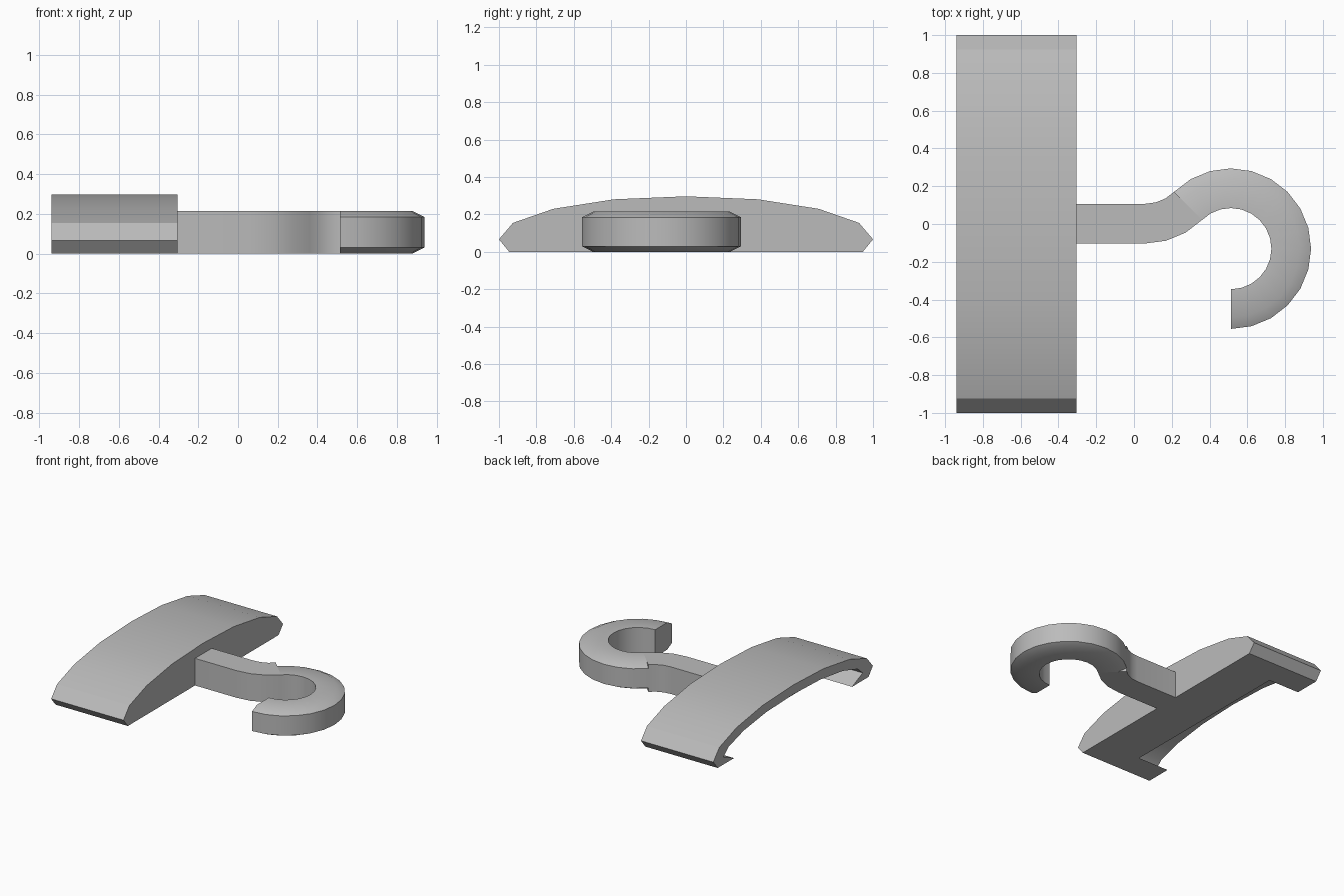
import bpy, bmesh, math

if "Cube" in bpy.data.objects:
    bpy.data.objects.remove(bpy.data.objects["Cube"])

grey = bpy.data.materials.new("light_grey")
grey.diffuse_color = (0.5, 0.5, 0.5, 1)
grey.use_nodes = True
grey.node_tree.nodes["Principled BSDF"].inputs["Base Color"].default_value = grey.diffuse_color


def finish(name, bm):
    bmesh.ops.recalc_face_normals(bm, faces=bm.faces)
    mesh = bpy.data.meshes.new(name)
    bm.to_mesh(mesh)
    bm.free()
    mesh.materials.append(grey)
    ob = bpy.data.objects.new(name, mesh)
    bpy.context.collection.objects.link(ob)
    return ob


def smooth(ob, angle=29):
    bpy.ops.object.select_all(action='DESELECT')
    ob.select_set(True)
    bpy.context.view_layer.objects.active = ob
    bpy.ops.object.shade_smooth_by_angle(angle=math.radians(angle))


def prism(name, half, x0, x1):
    """Mirror a half profile (y, z) ending on the centre line, extrude along x."""
    pts = half + [(-y, z) for y, z in reversed(half[:-1])]
    bm = bmesh.new()
    face = bm.faces.new([bm.verts.new((x0, y, z)) for y, z in pts])
    ext = bmesh.ops.extrude_face_region(bm, geom=[face])
    moved = [v for v in ext["geom"] if isinstance(v, bmesh.types.BMVert)]
    bmesh.ops.translate(bm, verts=moved, vec=(x1 - x0, 0, 0))
    return finish(name, bm)


def sweep(name, stations):
    """Skin a list of equal-sized point rings and cap both ends."""
    bm = bmesh.new()
    rings = [[bm.verts.new(p) for p in ring] for ring in stations]
    n = len(rings[0])
    for a, b in zip(rings, rings[1:]):
        for i in range(n):
            j = (i + 1) % n
            bm.faces.new((a[i], a[j], b[j], b[i]))
    bm.faces.new(rings[0])
    bm.faces.new(rings[-1])
    ob = finish(name, bm)
    smooth(ob)
    return ob


def arc_ring(cx, cy, deg, section):
    """Place a (radius, z) section at an angle around a vertical axis."""
    a = math.radians(deg)
    return [(cx + r * math.cos(a), cy + r * math.sin(a), z) for r, z in section]


# Arched body with a hollow open to the left and below
outer = [(0.945, 0), (1, 0.067), (0.925, 0.155), (0.71, 0.23), (0.385, 0.281), (0, 0.297)]
inner = [(0.74, -0.1), (0.74, 0), (0.872, 0.06), (0.81, 0.115), (0.62, 0.172),
         (0.34, 0.21), (0, 0.222)]
body = prism("arched_body", outer, -0.94, -0.305)
cutter = prism("hollow_cutter", inner, -1.1, -0.67)
mod = body.modifiers.new("hollow", 'BOOLEAN')
mod.operation = 'DIFFERENCE'
mod.solver = 'EXACT'
mod.object = cutter
graph = bpy.context.evaluated_depsgraph_get()
hollowed = bpy.data.meshes.new_from_object(body.evaluated_get(graph))
body.modifiers.clear()
body.data = hollowed
bpy.data.objects.remove(cutter)
smooth(body)

# Shared hook dimensions
H, R_IN, R_OUT, MID = 0.215, 0.215, 0.425, 0.32
BEND_X, STEM_Y = 0.06, 0.002
shift = 2 * MID * math.sin(math.radians(45))
hook_x, hook_y = BEND_X + shift, STEM_Y + MID - shift

# Square stem: straight run, then an upward bend of 45 degrees
square = [(R_IN, 0), (R_OUT, 0), (R_OUT, H), (R_IN, H)]
bend = [arc_ring(BEND_X, STEM_Y + MID, d, square) for d in range(-90, -44, 15)]
start = [(-0.305, y, z) for x, y, z in bend[0]]
sweep("hook_stem", [start] + bend)

# Open hook ring, chamfered on its outer rim
rim = [(R_IN, 0), (0.365, 0), (R_OUT, 0.03), (R_OUT, 0.185), (0.365, H), (R_IN, H)]
sweep("hook_ring", [arc_ring(hook_x, hook_y, d, rim) for d in range(-90, 136, 15)])
